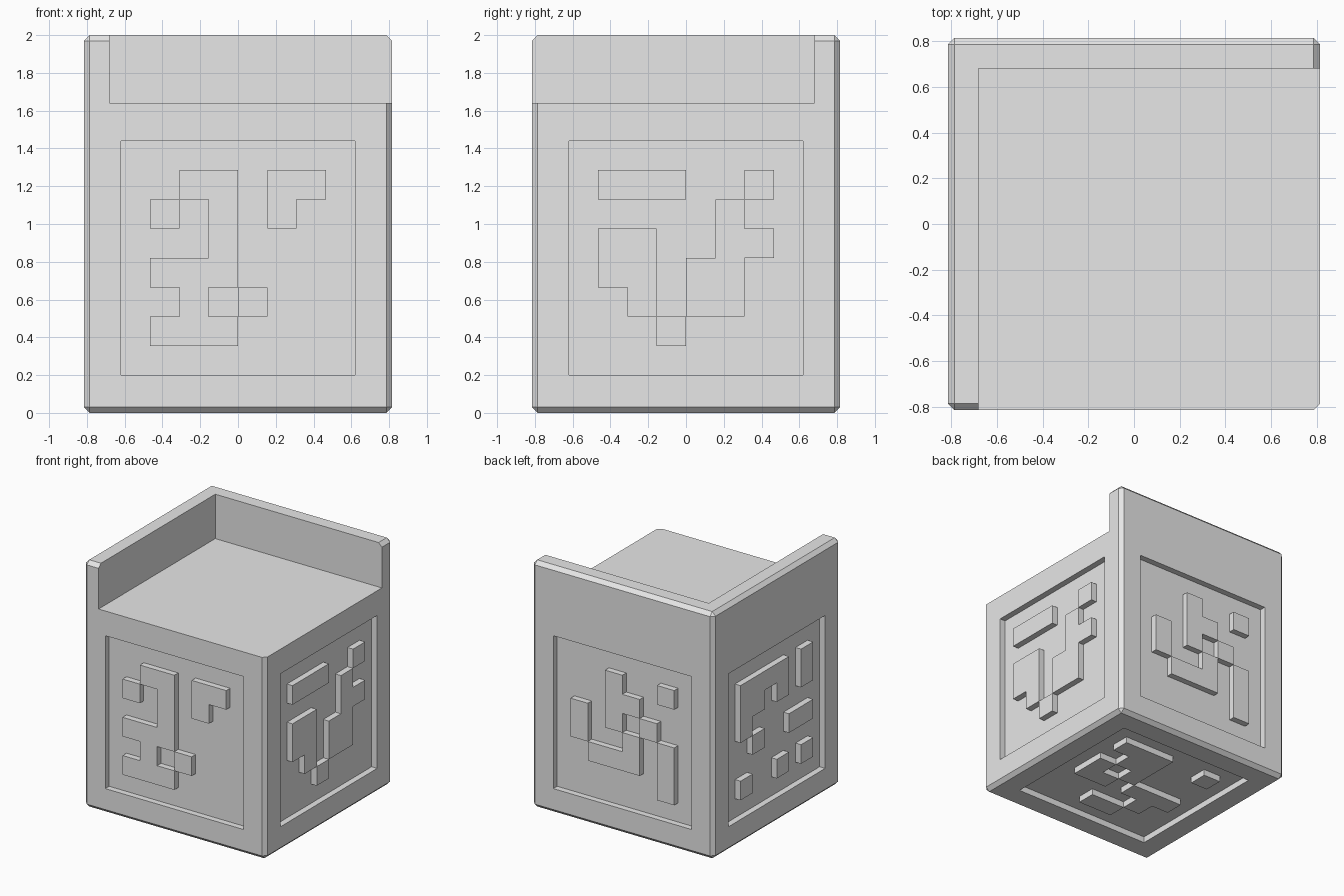
import bpy
import bmesh
from mathutils import Matrix, Vector

HALF = 0.815       # half width of the block
SEAT_Z = 1.64      # height of the open top ledge
WALL = 0.68        # inner side of the raised rim
CELL = 0.155       # size of one relief square
DEPTH = 0.05       # depth of the sunken panels

if "Cube" in bpy.data.objects:
    bpy.data.objects.remove(bpy.data.objects["Cube"], do_unlink=True)

stone = bpy.data.materials.new("plain_grey")
stone.use_nodes = True
grey = (0.8, 0.8, 0.8, 1)
stone.diffuse_color = grey
stone.node_tree.nodes["Principled BSDF"].inputs["Base Color"].default_value = grey


def add_object(name, bm):
    bmesh.ops.recalc_face_normals(bm, faces=bm.faces)
    mesh = bpy.data.meshes.new(name)
    bm.to_mesh(mesh)
    bm.free()
    mesh.materials.append(stone)
    obj = bpy.data.objects.new(name, mesh)
    bpy.context.collection.objects.link(obj)
    return obj


def box(name, low, high, bevel=0):
    low, high = Vector(low), Vector(high)
    bm = bmesh.new()
    place = Matrix.Translation((low + high) / 2) @ Matrix.Diagonal((*(high - low), 1))
    bmesh.ops.create_cube(bm, size=1, matrix=place)
    if bevel:
        bmesh.ops.bevel(bm, geom=bm.edges[:], offset=bevel, segments=1, affect="EDGES")
    return add_object(name, bm)


def cut(target, cutter):
    cutter.hide_render = True
    mod = target.modifiers.new("cut", "BOOLEAN")
    mod.operation = "DIFFERENCE"
    mod.solver = "EXACT"
    mod.object = cutter
    bpy.context.view_layer.objects.active = target
    bpy.ops.object.modifier_apply(modifier=mod.name)
    bpy.data.objects.remove(cutter, do_unlink=True)


def relief(name, rows, centre, right, down, normal):
    """Raise the marked squares from the panel floor up to the outer face."""
    bm = bmesh.new()
    floor = centre - normal * DEPTH
    for r, row in enumerate(rows):
        for c, mark in enumerate(row):
            if mark == "#":
                corners = [(c, r), (c + 1, r), (c + 1, r + 1), (c, r + 1)]
                bm.faces.new([bm.verts.new(floor + right * (u - 3) * CELL + down * (v - 3) * CELL)
                              for u, v in corners])
    bmesh.ops.remove_doubles(bm, verts=bm.verts, dist=0.001)
    raised = bmesh.ops.extrude_face_region(bm, geom=bm.faces[:])["geom"]
    verts = [g for g in raised if isinstance(g, bmesh.types.BMVert)]
    bmesh.ops.translate(bm, verts=verts, vec=normal * DEPTH)
    return add_object(name, bm)


# Chamfered block with a raised rim left standing on two sides
body = box("block_body", (-HALF, -HALF, 0), (HALF, HALF, 2), bevel=0.03)
cut(body, box("ledge_cutter", (-WALL, -1, SEAT_Z), (1, WALL, 3)))

X, Y, Z = Vector((1, 0, 0)), Vector((0, 1, 0)), Vector((0, 0, 1))
middle = Z * 0.82

# Relief squares for each side: rows, right axis, down axis, outward axis
sides = {
    "front": (".##.## #.#.#. ..#... ###... .#.#.. ###...", X, -Z, -Y),
    "left": ("###..# ....#. ##..## ##.##. .#.##. ..#...", Y, -Z, X),
    "back": ("..#..# ..##.. #.#.#. #..#.# .###.# .....#", -X, -Z, Y),
    "right": ("####.# ##.#.# #..... .#..## ...... #..#.#", -Y, -Z, -X),
    "bottom": ("###..# .##... #.#... ##.### ....#. ..##..", -X, -Y, -Z),
}

for side, (rows, right, down, normal) in sides.items():
    centre = Vector((0, 0, 0)) if side == "bottom" else middle + normal * HALF
    # Sunken square panel
    reach = (right + down) * CELL * 4
    a = centre - reach - normal * DEPTH
    b = centre + reach + normal * 0.1
    low = [min(p, q) for p, q in zip(a, b)]
    high = [max(p, q) for p, q in zip(a, b)]
    cut(body, box(side + "_panel_cutter", low, high))
    # Raised squares inside it
    relief(side + "_relief", rows.split(), centre, right, down, normal)
